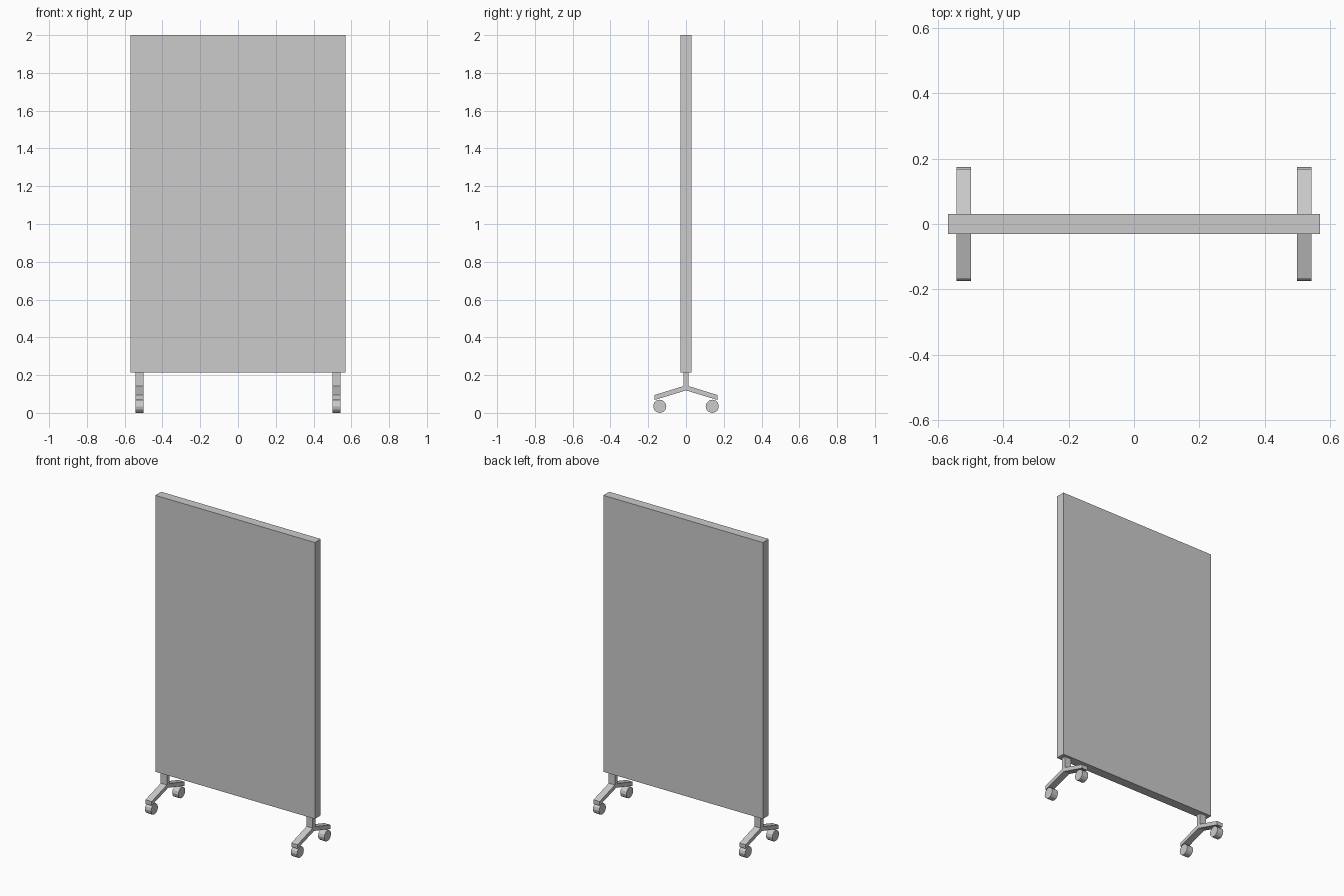
import bpy, bmesh, math
from mathutils import Matrix

if "Cube" in bpy.data.objects:
    bpy.data.objects.remove(bpy.data.objects["Cube"])

LEG_X, LEG_W = 0.521, 0.044


def finish(name, bm):
    bmesh.ops.recalc_face_normals(bm, faces=bm.faces)
    mesh = bpy.data.meshes.new(name)
    bm.to_mesh(mesh)
    bm.free()
    obj = bpy.data.objects.new(name, mesh)
    bpy.context.collection.objects.link(obj)
    return obj


def extrude_profile(name, pts, x, width):
    """Extrude a (y, z) outline along x, centred on x."""
    bm = bmesh.new()
    face = bm.faces.new([bm.verts.new((x - width / 2, y, z)) for y, z in pts])
    new = bmesh.ops.extrude_face_region(bm, geom=[face])["geom"]
    bmesh.ops.translate(bm, vec=(width, 0, 0),
                        verts=[v for v in new if isinstance(v, bmesh.types.BMVert)])
    return finish(name, bm)


def wheel(name, x, y, radius, width):
    bm = bmesh.new()
    m = Matrix.Translation((x, y, radius)) @ Matrix.Rotation(math.pi / 2, 4, 'Y')
    bmesh.ops.create_cone(bm, cap_ends=True, segments=12, radius1=radius,
                          radius2=radius, depth=width, matrix=m)
    return finish(name, bm)


# Upright board
extrude_profile("board", [(-0.03, 0.215), (0.03, 0.215), (0.03, 2.0), (-0.03, 2.0)],
                0, 1.14)

# Y-shaped feet: post with two sloping arms, mirrored front to back
half = [(0.013, 0.216), (0.013, 0.142), (0.168, 0.094), (0.168, 0.068)]
outline = half + [(0, 0.119)] + [(-y, z) for y, z in reversed(half)]

for side, sx in (("left", -1), ("right", 1)):
    extrude_profile(f"{side}_foot", outline, sx * LEG_X, LEG_W)
    # Castor wheels
    for end, sy in (("front", -1), ("back", 1)):
        wheel(f"{side}_{end}_wheel", sx * LEG_X, sy * 0.139, 0.035, LEG_W)
